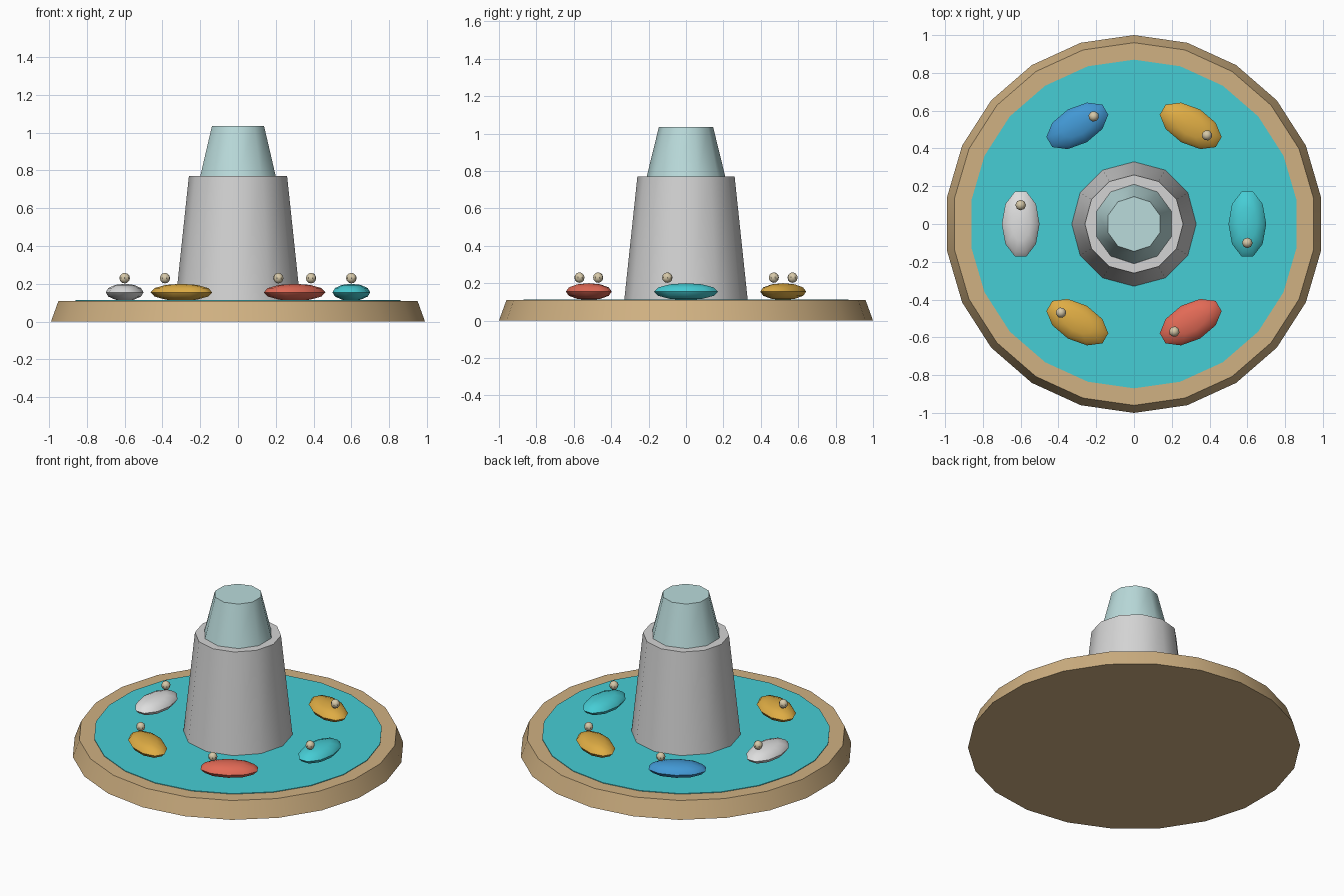
import bpy, bmesh
from math import radians
from mathutils import Matrix, Vector

cube = bpy.data.objects.get("Cube")
if cube:
    bpy.data.objects.remove(cube, do_unlink=True)


def material(name, *rgb):
    """Flat material from 0-255 display values, stored as linear."""
    linear = [((c / 255 + 0.055) / 1.055) ** 2.4 for c in rgb] + [1]
    mat = bpy.data.materials.new(name)
    mat.use_nodes = True
    mat.diffuse_color = linear
    mat.node_tree.nodes["Principled BSDF"].inputs["Base Color"].default_value = linear
    return mat


TAN = material("tan", 208, 177, 130)
TEAL = material("teal", 70, 205, 213)
GREY = material("grey", 212, 212, 212)
PALE = material("pale_aqua", 186, 219, 219)
RED = material("red", 226, 106, 86)
GOLD = material("gold", 222, 172, 68)
BLUE = material("blue", 66, 152, 212)
WHITE = material("white", 222, 222, 222)
CREAM = material("cream", 214, 200, 168)


def finish(name, bm, mat):
    mesh = bpy.data.meshes.new(name)
    bm.to_mesh(mesh)
    bm.free()
    obj = bpy.data.objects.new(name, mesh)
    bpy.context.collection.objects.link(obj)
    mesh.materials.append(mat)
    bpy.ops.object.select_all(action="DESELECT")
    obj.select_set(True)
    bpy.context.view_layer.objects.active = obj
    bpy.ops.object.shade_smooth_by_angle(angle=radians(40))
    return obj


def frustum(name, sides, r_low, r_high, z_low, z_high, mat):
    """Tapered drum with a corner pointing along +y."""
    bm = bmesh.new()
    spin = Matrix.Rotation(radians(360) / sides, 3, "Z")
    low, high = Vector((0, r_low, z_low)), Vector((0, r_high, z_high))
    rings = ([], [])
    for _ in range(sides):
        rings[0].append(bm.verts.new(low))
        rings[1].append(bm.verts.new(high))
        low, high = spin @ low, spin @ high
    for i in range(sides):
        j = (i + 1) % sides
        bm.faces.new((rings[0][i], rings[0][j], rings[1][j], rings[1][i]))
    bm.faces.new(rings[1])
    bm.faces.new(rings[0][::-1])
    return finish(name, bm, mat)


def ball(name, segments, rings, size, centre, turn, mat):
    """Scaled sphere with a corner on its local x axis, swung about the tower."""
    bm = bmesh.new()
    bmesh.ops.create_uvsphere(bm, u_segments=segments, v_segments=rings, radius=1)
    # Turn the sphere so that a corner of its widest ring lies on +x
    rim = max((v.co for v in bm.verts if abs(v.co.z) < 0.01),
              key=lambda co: max(abs(co.x), abs(co.y)))
    align = Vector((rim.x, rim.y)).angle_signed(Vector((1, 0)))
    matrix = (Matrix.Rotation(turn, 4, "Z") @ Matrix.Translation(centre)
              @ Matrix.Diagonal((*size, 1)) @ Matrix.Rotation(-align, 4, "Z"))
    bm.transform(matrix)
    return finish(name, bm, mat)


# Basin, water and central tower
frustum("basin", 22, 1, 0.96, 0, 0.11, TAN)
frustum("water", 22, 0.87, 0.87, 0.105, 0.114, TEAL)
frustum("tower", 12, 0.33, 0.26, 0.11, 0.77, GREY)
frustum("tower_cap", 10, 0.21, 0.145, 0.77, 1.035, PALE)

# Ring of boats, each with a small ball floating above its leading end
for i, mat in enumerate((TEAL, GOLD, BLUE, WHITE, GOLD, RED)):
    turn = radians(60 * i)
    ball(f"boat_{i + 1}", 10, 6, (0.1, 0.18, 0.045), (0.6, 0, 0.155), turn, mat)
    ball(f"rider_{i + 1}", 8, 6, (0.028, 0.028, 0.028), (0.6, -0.1, 0.23), turn, CREAM)
